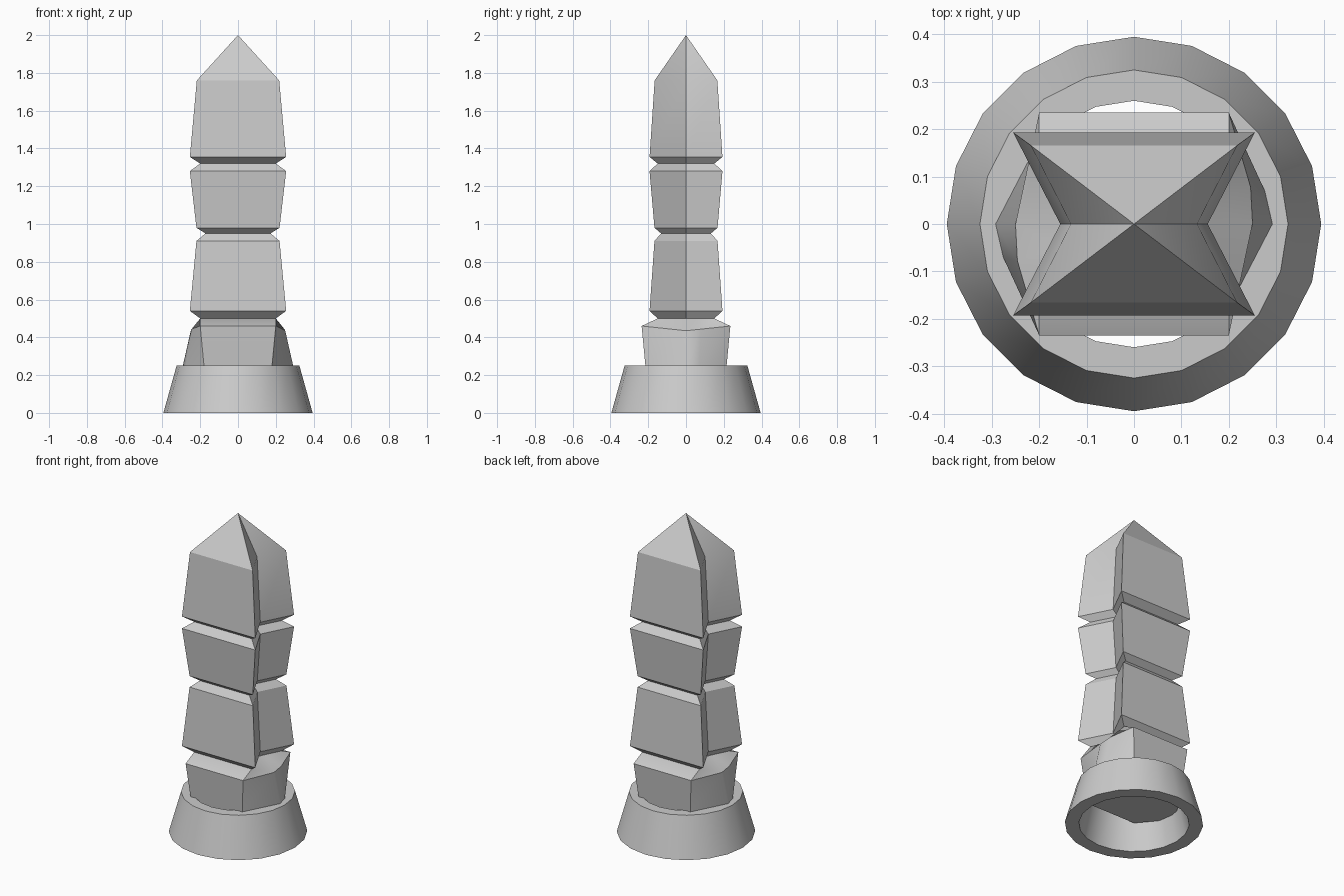
import bpy, bmesh, math

if "Cube" in bpy.data.objects:
    bpy.data.objects.remove(bpy.data.objects["Cube"])


def finish(name, bm):
    bmesh.ops.recalc_face_normals(bm, faces=bm.faces)
    me = bpy.data.meshes.new(name)
    bm.to_mesh(me)
    bm.free()
    ob = bpy.data.objects.new(name, me)
    bpy.context.collection.objects.link(ob)
    bpy.ops.object.select_all(action='DESELECT')
    ob.select_set(True)
    bpy.context.view_layer.objects.active = ob
    bpy.ops.object.shade_smooth_by_angle(angle=math.radians(30))
    return ob


def bridge(bm, a, b):
    n = len(a)
    for i in range(n):
        bm.faces.new((a[i], a[(i + 1) % n], b[(i + 1) % n], b[i]))


def loft(name, rings, apex=None, closed=False):
    bm = bmesh.new()
    loops = [[bm.verts.new(p) for p in r] for r in rings]
    for a, b in zip(loops, loops[1:]):
        bridge(bm, a, b)
    if closed:
        bridge(bm, loops[-1], loops[0])
    else:
        bm.faces.new(loops[0])
        if apex:
            tip = bm.verts.new(apex)
            n = len(loops[-1])
            for i in range(n):
                bm.faces.new((loops[-1][i], loops[-1][(i + 1) % n], tip))
        else:
            bm.faces.new(loops[-1])
    return finish(name, bm)


# open conical collar, 20 sides
def circle(r, z, n=20):
    return [(r * math.cos(2 * math.pi * i / n), r * math.sin(2 * math.pi * i / n), z)
            for i in range(n)]


loft("base_collar", [circle(0.395, 0), circle(0.325, 0.25),
                     circle(0.26, 0.25), circle(0.315, 0)], closed=True)


# shaft: notched hexagon section with pinched grooves and a pyramid tip
def notched(x, y, z):
    k = 0.61 * x
    return [(x, -y, z), (k, 0, z), (x, y, z), (-x, y, z), (-k, 0, z), (-x, -y, z)]


profile = [(0.20, 0.15, 0.50), (0.255, 0.193, 0.54), (0.22, 0.167, 0.91),
           (0.172, 0.132, 0.95), (0.22, 0.167, 0.98), (0.255, 0.193, 1.28),
           (0.20, 0.15, 1.32), (0.255, 0.193, 1.355), (0.218, 0.166, 1.76)]
loft("shaft", [notched(*p) for p in profile], apex=(0, 0, 2.0))


# foot: pointed sides, half-turn symmetric, plugged into the collar
def foot_ring(x, y, z, side, side_z, bulge):
    half = [(x, -y, z), (side, 0, side_z),
            (side * 0.72 + x * 0.28 + bulge, y * 0.33, side_z * 0.67 + z * 0.33)]
    return half[:1] + half[1:] + [(x, y, z)] + [(-a, -b, c) for a, b, c in half[1:]] + [(-x, -y, z)]


rings = [foot_ring(0.172, 0.205, 0.16, 0.31, 0.16, 0.015),
         foot_ring(0.18, 0.215, 0.25, 0.292, 0.25, 0.015),
         foot_ring(0.20, 0.235, 0.46, 0.25, 0.435, 0.01),
         foot_ring(0.20, 0.15, 0.50, 0.13, 0.50, 0.0)]
# each ring runs front right, side, back right, back left, side, front left
rings = [[r[0], r[1], r[2], r[3], (-r[0][0], -r[0][1], r[0][2]), r[4], r[5], r[6]] for r in rings]
loft("foot", rings)
